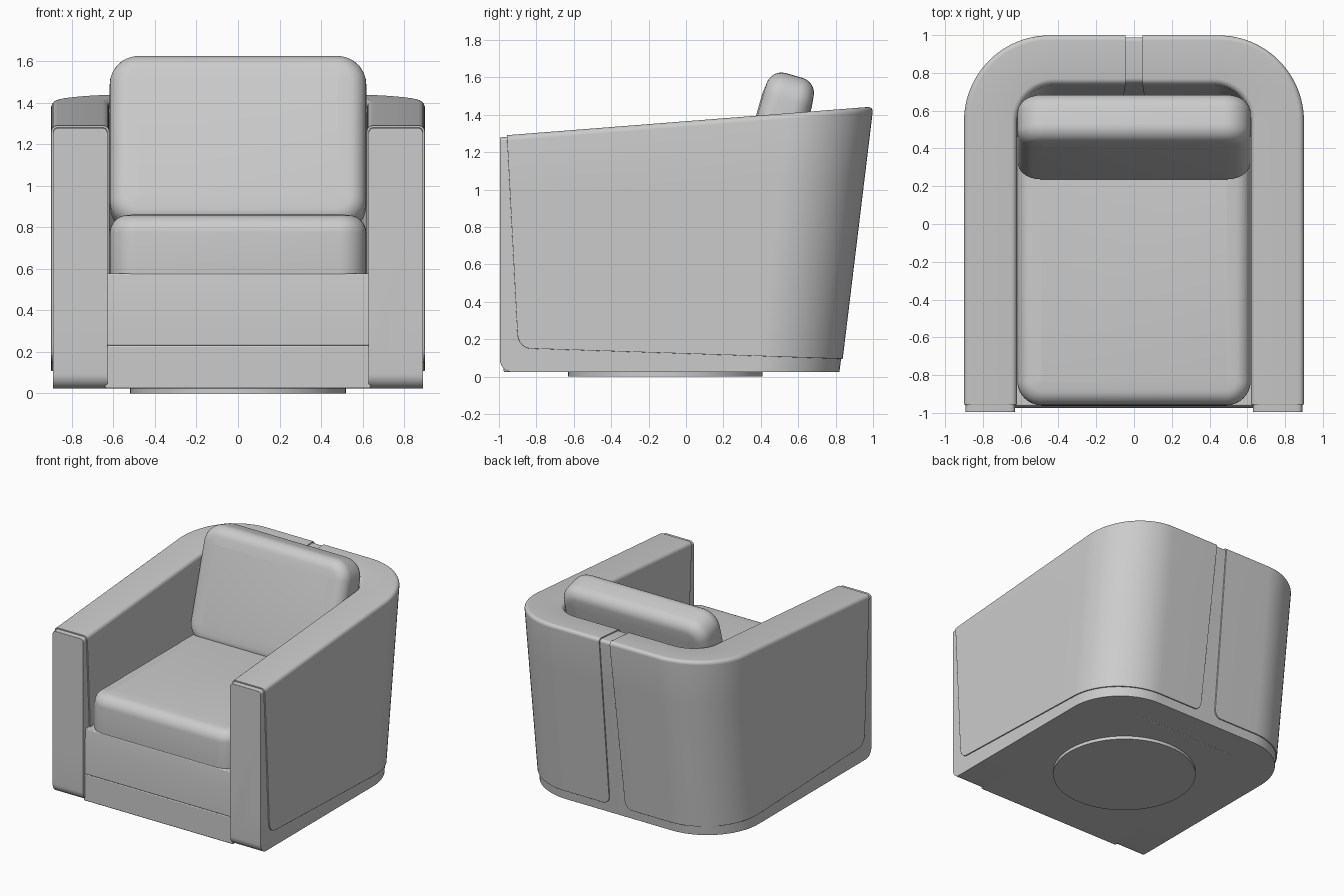
import bpy, bmesh, math
from mathutils import Vector

if "Cube" in bpy.data.objects:
    bpy.data.objects.remove(bpy.data.objects["Cube"])


def finish(name, bm, bevel=0.0, mirror=False, segs=3, angle=50):
    bmesh.ops.recalc_face_normals(bm, faces=bm.faces)
    me = bpy.data.meshes.new(name)
    bm.to_mesh(me)
    bm.free()
    ob = bpy.data.objects.new(name, me)
    bpy.context.collection.objects.link(ob)
    if mirror:
        m = ob.modifiers.new("Mirror", 'MIRROR')
        m.use_clip = True
        m.merge_threshold = 0.0005
    if bevel:
        b = ob.modifiers.new("Bevel", 'BEVEL')
        b.width, b.segments = bevel, segs
        b.limit_method, b.angle_limit = 'ANGLE', math.radians(angle)
    bpy.ops.object.select_all(action='DESELECT')
    bpy.context.view_layer.objects.active = ob
    ob.select_set(True)
    bpy.ops.object.shade_smooth_by_angle(angle=math.radians(35))
    return ob


def loft(rings, cap_start=True, cap_end=True):
    bm = bmesh.new()
    vs = [[bm.verts.new(p) for p in r] for r in rings]
    n = len(vs[0])
    for a, b in zip(vs, vs[1:]):
        for i in range(n):
            j = (i + 1) % n
            bm.faces.new((a[i], a[j], b[j], b[i]))
    if cap_start:
        bm.faces.new(vs[0])
    if cap_end:
        bm.faces.new(vs[-1])
    return bm


# Point on one half of the U-shaped wall: s 0-1 arm, 1-2 corner, 2-3 back
def wall_point(s, z, x, back, rad, front, gap):
    if s <= 1:
        return Vector((x, front + (back - rad - front) * s, z))
    if s <= 2:
        a = (s - 1) * math.pi / 2
        return Vector((x - rad + rad * math.cos(a), back - rad + rad * math.sin(a), z))
    return Vector((x - rad + (gap - x + rad) * (s - 2), back, z))


def half_wall(off, front, gap, bottom, r_front, r_back, r_top):
    def outer(s, z):
        yb = 0.83 + 0.17 * (z - 0.03) / 1.4 - off
        return wall_point(s, z, 0.9 - off, yb, 0.45 - off, front(z), gap(z))

    def inner(s, z):
        yb = 0.57 + 0.17 * (z - 0.03) / 1.4 + off
        return wall_point(s, z, 0.62 + off, yb, 0.2, front(z), gap(z))

    # columns, denser at the rounded lower corners and the curved back
    N = 8
    cols = []
    for k in range(N + 1):
        c = k / N * math.pi / 2
        cols.append((r_front * (1 - math.cos(c)) / 1.5, r_front * (1 - math.sin(c))))
    cols += [(0.35, 0), (0.7, 0)] + [(1 + k / 24, 0) for k in range(25)]
    if r_back:
        for k in range(N, -1, -1):
            c = k / N * math.pi / 2
            cols.append((3 - r_back * (1 - math.cos(c)) / 0.4, r_back * (1 - math.sin(c))))
    else:
        cols.append((3, 0))
    rings = []
    for s, lift in cols:
        zb = bottom(outer(s, 0.1).y) + lift
        top = lambda y: 1.366 + 0.078 * y - off
        sides = []
        for fa, fb in ((outer, inner), (inner, outer)):
            zt = top(fa(s, 1.4).y)
            pts = [fa(s, zb + (zt - r_top - zb) * t) for t in (0, 0.25, 0.5, 0.75)]
            for k in range(7):
                c = k / 6 * math.pi / 2
                z = zt - r_top * (1 - math.sin(c))
                a, b = fa(s, z), fb(s, z)
                p = a + (b - a).normalized() * r_top * (1 - math.cos(c))
                pts.append(Vector((p.x, p.y, top(p.y) - r_top * (1 - math.sin(c)))))
            sides.append(pts)
        rings.append(sides[0] + sides[1][::-1])
    return loft(rings, True, bool(r_back))


# Inner frame of the tub, visible at arm fronts, lower rim and back groove
finish("tub_frame", half_wall(0.009, lambda z: -0.995, lambda z: 0.0,
                              lambda y: 0.025, 0.07, 0, 0.025), 0.010, True)

# Upholstered panels wrapping arms and back, with a groove at the rear
finish("tub_panels", half_wall(0.0, lambda z: -0.90 - 0.053 * (z - 0.2),
                               lambda z: 0.07 - 0.025 * z / 1.4,
                               lambda y: 0.123 - 0.033 * y, 0.075, 0.06, 0.03), 0.005, True, 2)


# Front rails: side profiles extruded across the seat
def rail(name, profile, w=0.64):
    finish(name, loft([[(x, y, z) for y, z in profile] for x in (-w, w)]), 0.006, segs=2, angle=60)


rail("lower_rail", [(-0.975, 0.025), (-0.975, 0.231), (0.58, 0.231), (0.58, 0.025)])
rail("seat_base", [(-0.975, 0.231), (-0.975, 0.455), (-0.962, 0.577), (0.62, 0.577), (0.62, 0.231)])


# Cushion: rounded rectangle (half sizes a, b) with rolled rims, thickness along z
def cushion(name, a, b, h, rad, roll, puff):
    def ring(d, z):
        r, pts = rad - d, []
        for q, (sx, sy) in enumerate(((1, 1), (-1, 1), (-1, -1), (1, -1))):
            for k in range(9):
                t = (q + k / 8) * math.pi / 2
                pts.append((sx * (a - rad) + r * math.cos(t), sy * (b - rad) + r * math.sin(t), z))
        return pts
    half = []
    for k in range(9):
        c = k / 8 * math.pi / 2
        half.append((roll * (1 - math.cos(c)), h - puff - roll * (1 - math.sin(c))))
    half.append((rad * 0.97, h))
    prof = [(d, -z) for d, z in half[::-1]] + half
    return finish(name, loft([ring(d, z) for d, z in prof]))


seat = cushion("seat_cushion", 0.618, 0.765, 0.195, 0.13, 0.085, 0.006)
seat.location = (0, -0.195, 0.67)

back = cushion("back_cushion", 0.618, 0.43, 0.137, 0.14, 0.085, 0.006)
back.rotation_euler = (math.radians(90 - 16), 0, 0)
back.location = (0, 0.46, 1.197)

# Round swivel plinth under the chair
bm = bmesh.new()
bmesh.ops.create_cone(bm, cap_ends=True, segments=64, radius1=0.52, radius2=0.52, depth=0.04)
bmesh.ops.translate(bm, verts=bm.verts, vec=(0, -0.11, 0.02))
finish("swivel_plinth", bm)
